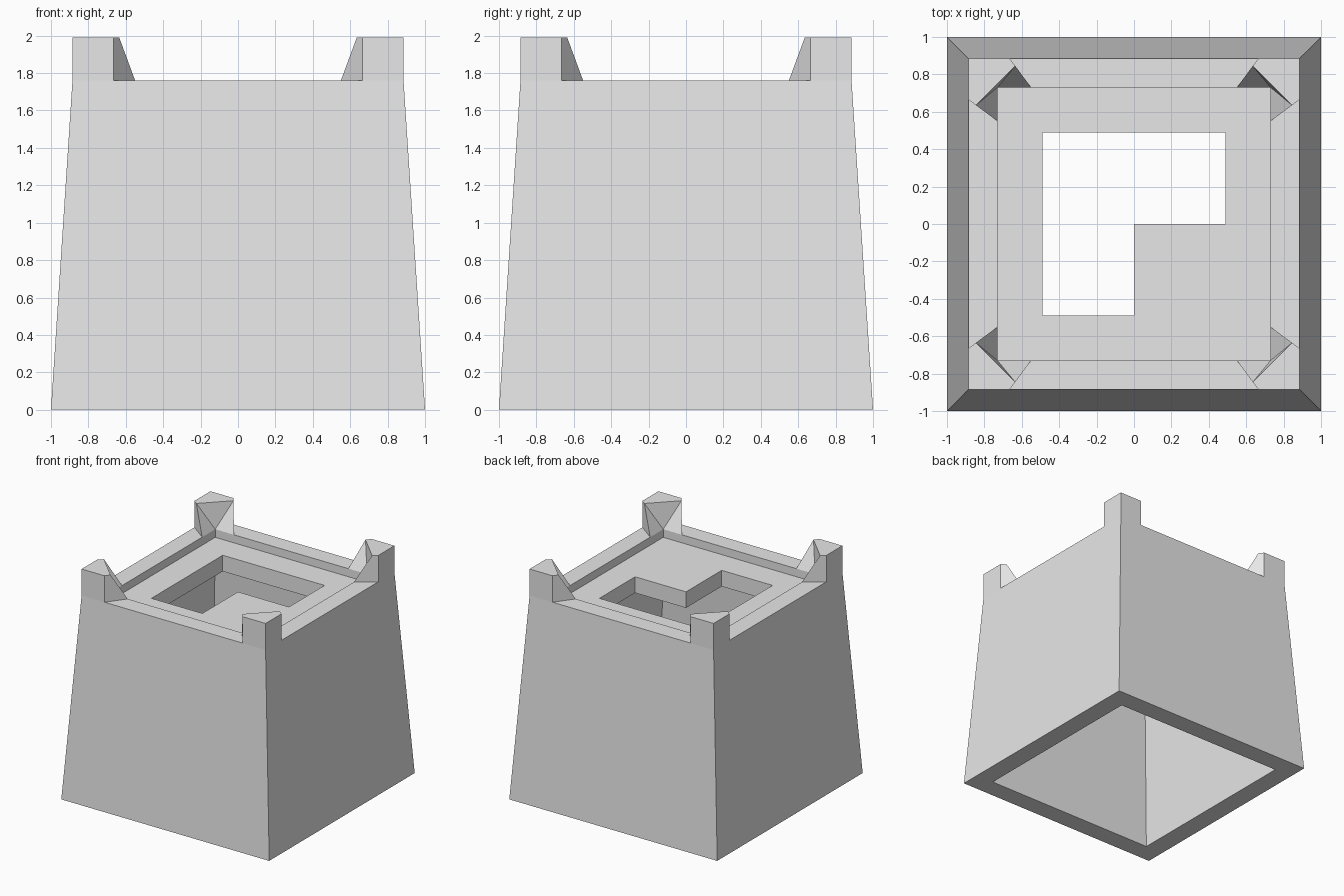
import bpy
import bmesh
from math import radians
from mathutils import Matrix

cube = bpy.data.objects.get("Cube")
if cube:
    bpy.data.objects.remove(cube, do_unlink=True)

# One plain grey
grey = bpy.data.materials.new("plain grey")
grey.use_nodes = True
colour = (0.8, 0.8, 0.8, 1)
grey.diffuse_color = colour
grey.node_tree.nodes["Principled BSDF"].inputs["Base Color"].default_value = colour

RIM, TOP = 1.76, 1.99            # wall top, corner post top
FLOOR, UNDERSIDE = 1.69, 1.55    # recessed slab
OUTER, INNER = 0.885, 0.73       # half widths at the rim


def finish(name, bm):
    bmesh.ops.recalc_face_normals(bm, faces=bm.faces)
    mesh = bpy.data.meshes.new(name)
    bm.to_mesh(mesh)
    bm.free()
    mesh.materials.append(grey)
    obj = bpy.data.objects.new(name, mesh)
    bpy.context.collection.objects.link(obj)
    return obj


def tapered_walls():
    # Square rings joined into a closed hollow frame
    profile = [(0.83, 0), (1, 0), (OUTER, RIM), (INNER, RIM), (INNER, UNDERSIDE)]
    corners = [(-1, -1), (1, -1), (1, 1), (-1, 1)]
    bm = bmesh.new()
    rings = [[bm.verts.new((sx * h, sy * h, z)) for sx, sy in corners]
             for h, z in profile]
    for a, b in zip(rings, rings[1:] + rings[:1]):
        for i in range(4):
            j = (i + 1) % 4
            bm.faces.new((a[i], a[j], b[j], b[i]))
    finish("tapered_walls", bm)


def slab_with_opening():
    # Grid of cells leaving an L-shaped opening, then thickened
    edge, hole = 0.735, 0.49
    steps = [-edge, -hole, 0, hole, edge]
    opening = {(1, 1), (1, 2), (2, 2)}
    bm = bmesh.new()
    grid = [[bm.verts.new((x, y, UNDERSIDE)) for y in steps] for x in steps]
    for i in range(4):
        for j in range(4):
            if (i, j) not in opening:
                bm.faces.new((grid[i][j], grid[i + 1][j],
                              grid[i + 1][j + 1], grid[i][j + 1]))
    raised = bmesh.ops.extrude_face_region(bm, geom=bm.faces[:], use_keep_orig=True)
    bmesh.ops.translate(bm, vec=(0, 0, FLOOR - UNDERSIDE),
                        verts=[v for v in raised["geom"]
                               if isinstance(v, bmesh.types.BMVert)])
    bmesh.ops.dissolve_limit(bm, angle_limit=radians(1),
                             verts=bm.verts[:], edges=bm.edges[:])
    finish("slab_with_opening", bm)


def corner_post(name, turn):
    # Post with splayed feet along both inner edges, mirrored on the diagonal
    bm = bmesh.new()

    def pair(x, y, z):
        return bm.verts.new((x, y, z)), bm.verts.new((y, x, z))

    base = bm.verts.new((OUTER, OUTER, RIM))
    peak = bm.verts.new((OUTER, OUTER, TOP))
    inner = bm.verts.new((INNER, INNER, RIM))
    low = pair(0.665, OUTER, RIM)
    high = pair(0.665, OUTER, TOP)
    tip = pair(0.635, 0.845, TOP)
    foot = pair(0.55, INNER, RIM)
    for k in range(2):
        bm.faces.new((base, peak, high[k], low[k]))
        bm.faces.new((low[k], high[k], tip[k], foot[k]))
        bm.faces.new((foot[k], tip[k], inner))
    bm.faces.new((inner, tip[0], tip[1]))
    bm.faces.new((peak, high[0], tip[0], tip[1], high[1]))
    bm.faces.new((base, low[0], foot[0], inner, foot[1], low[1]))
    bmesh.ops.rotate(bm, verts=bm.verts, matrix=Matrix.Rotation(radians(turn), 3, "Z"))
    finish(name, bm)


tapered_walls()
slab_with_opening()
for n, place in enumerate(("back_left", "back_right", "front_right", "front_left")):
    corner_post(place + "_corner_post", 90 * n)
